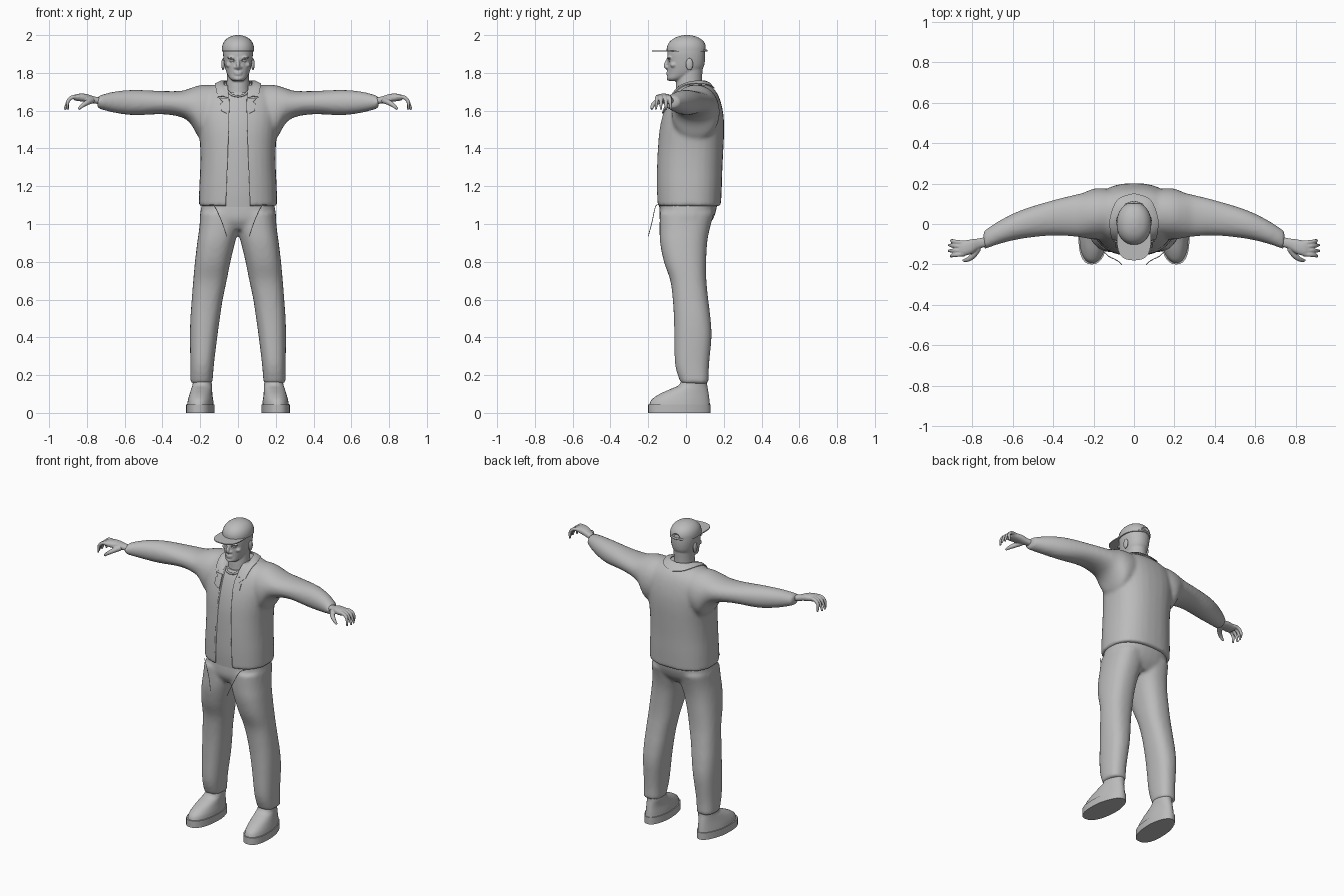
import bpy, bmesh, math
from mathutils import Vector
from mathutils.bvhtree import BVHTree

old = bpy.data.objects.get("Cube")
if old:
    bpy.data.objects.remove(old)

grey = bpy.data.materials.new("plain grey")
grey.use_nodes = True
grey.diffuse_color = (0.5, 0.5, 0.5, 1)
grey.node_tree.nodes["Principled BSDF"].inputs["Base Color"].default_value = grey.diffuse_color


def add(name, bm, mirror=False, shell=0):
    bmesh.ops.recalc_face_normals(bm, faces=bm.faces)
    for e in bm.edges:
        e.smooth = len(e.link_faces) == 2 and e.calc_face_angle(0) < math.radians(50)
    for f in bm.faces:
        f.smooth = True
    mesh = bpy.data.meshes.new(name)
    bm.to_mesh(mesh)
    bm.free()
    mesh.materials.append(grey)
    ob = bpy.data.objects.new(name, mesh)
    bpy.context.collection.objects.link(ob)
    if shell:
        mod = ob.modifiers.new("thickness", "SOLIDIFY")
        mod.thickness, mod.offset = shell, 0
    if mirror:
        ob.modifiers.new("mirror", "MIRROR")
    return ob


def spline(rows, steps=4):
    """Smooth interpolation through rows of numbers."""
    rows = [Vector(r) for r in rows]
    out = []
    for i in range(len(rows) - 1):
        a, b, c, d = (rows[max(0, min(len(rows) - 1, i + k))] for k in (-1, 0, 1, 2))
        for s in range(steps):
            t = s / steps
            out.append(b + (c - a) * t / 2 + (a * 2 - b * 5 + c * 4 - d) * t * t / 2
                       + (b * 3 - a - c * 3 + d) * t ** 3 / 2)
    return out + [rows[-1]]


def loft(name, rows, axis="z", n=32, power=2.4, steps=4, mirror=False):
    """Closed body through rows of (position, low, high, low, high)."""
    bm = bmesh.new()
    rings = []
    for p, a0, a1, b0, b1 in spline(rows, steps):
        ring = []
        for k in range(n):
            c, s = math.cos(math.tau * k / n), math.sin(math.tau * k / n)
            a = (a0 + a1) / 2 + (a1 - a0) / 2 * math.copysign(abs(c) ** (2 / power), c)
            b = (b0 + b1) / 2 + (b1 - b0) / 2 * math.copysign(abs(s) ** (2 / power), s)
            ring.append(bm.verts.new((a, b, p) if axis == "z" else (p, a, b)))
        rings.append(ring)
    for lo, hi in zip(rings, rings[1:]):
        for k in range(n):
            bm.faces.new((lo[k], lo[k - 1], hi[k - 1], hi[k]))
    bm.faces.new(rings[0])
    bm.faces.new(rings[-1])
    return add(name, bm, mirror)


def even(rows):
    return [(z, -w, w, y0, y1) for z, w, y0, y1 in rows]


def tube(name, points, radii, mirror=False, n=10):
    """Round tapered tube along a path."""
    bm = bmesh.new()
    path = spline([(*p, r) for p, r in zip(points, radii)])
    rings = []
    for i, p in enumerate(path):
        d = (path[min(i + 1, len(path) - 1)] - path[max(i - 1, 0)]).to_3d().normalized()
        u = d.orthogonal() if abs(d.z) > 0.9 else d.cross(Vector((0, 0, 1)))
        u.normalize()
        v = d.cross(u)
        rings.append([bm.verts.new(p.to_3d() + p.w * (u * math.cos(math.tau * k / n)
                     + v * math.sin(math.tau * k / n))) for k in range(n)])
    for lo, hi in zip(rings, rings[1:]):
        for k in range(n):
            bm.faces.new((lo[k], lo[k - 1], hi[k - 1], hi[k]))
    bm.faces.new(rings[0])
    bm.faces.new(rings[-1])
    return add(name, bm, mirror)


def ball(center, size):
    bm = bmesh.new()
    bmesh.ops.create_uvsphere(bm, u_segments=20, v_segments=14, radius=1)
    for v in bm.verts:
        v.co = Vector(center) + v.co * Vector(size)
    return add("ball", bm)


def bake(ob):
    """Turn the modified shape into plain mesh data."""
    graph = bpy.context.evaluated_depsgraph_get()
    mesh = bpy.data.meshes.new_from_object(ob.evaluated_get(graph))
    ob.modifiers.clear()
    ob.data = mesh


def fuse(name, parts, voxel, rounds, mirror=False):
    """Blend overlapping parts into one skin."""
    bpy.context.view_layer.update()
    bm = bmesh.new()
    for part in parts:
        bake(part)
        bm.from_mesh(part.data)
        bpy.data.objects.remove(part)
    ob = add(name, bm)
    mod = ob.modifiers.new("skin", "REMESH")
    mod.mode, mod.voxel_size, mod.use_smooth_shade = "VOXEL", voxel, True
    mod = ob.modifiers.new("soften", "SMOOTH")
    mod.factor, mod.iterations = 0.5, rounds
    if mirror:
        ob.modifiers.new("mirror", "MIRROR")
    bpy.context.view_layer.update()
    bake(ob)
    return ob


def cut(ob, cutter):
    mod = ob.modifiers.new("cut", "BOOLEAN")
    mod.operation, mod.object, mod.solver = "DIFFERENCE", cutter, "EXACT"
    bpy.context.view_layer.update()
    bake(ob)
    bpy.data.objects.remove(cutter)


# Jacket: body and sleeves blended, then opened down the front
body = loft("body", even([
    (1.095, .208, -.155, .185), (1.2, .205, -.158, .19), (1.3, .2, -.157, .193),
    (1.4, .2, -.152, .198), (1.5, .208, -.142, .202), (1.58, .215, -.124, .198),
    (1.65, .21, -.097, .183), (1.7, .18, -.068, .16), (1.737, .12, -.04, .125)]))
sleeve = loft("sleeve", [
    (.05, -.05, .15, 1.5, 1.737), (.14, -.07, .175, 1.46, 1.737), (.2, -.077, .175, 1.45, 1.735),
    (.25, -.068, .155, 1.53, 1.72), (.3, -.062, .143, 1.565, 1.705), (.4, -.057, .118, 1.581, 1.704),
    (.55, -.072, .072, 1.576, 1.71), (.66, -.097, .02, 1.59, 1.7), (.745, -.127, -.035, 1.613, 1.677)],
    axis="x", power=2.1, mirror=True)
jacket = fuse("jacket", [body, sleeve], .011, 6)
skin = BVHTree.FromPolygons([v.co for v in jacket.data.vertices],
                            [p.vertices for p in jacket.data.polygons])
cut(jacket, loft("opening", [
    (1.0, -.068, .068, -.4, 0), (1.54, -.047, .047, -.4, 0), (1.66, -.046, .046, -.4, 0),
    (1.8, -.062, .062, -.4, 0)], power=40, n=4 * 10, steps=1))

# Shirt and its neckline
loft("shirt", even([
    (1.09, .18, -.142, .16), (1.2, .18, -.147, .165), (1.4, .175, -.141, .17), (1.5, .17, -.13, .17),
    (1.58, .16, -.112, .16), (1.65, .13, -.087, .14), (1.695, .085, -.062, .11)]))
tube("shirt_neckline", [(0, -.078, 1.676), (.035, -.07, 1.685), (.062, -.03, 1.715), (.066, .02, 1.74)],
     [.006] * 4, mirror=True)

# Folded collar resting on the shoulders
inner = spline([(0, .1, 1.757), (.055, .08, 1.757), (.076, .02, 1.748), (.066, -.045, 1.715), (.05, -.085, 1.665)])
outer = spline([(0, .15), (.08, .12), (.118, .03), (.117, -.035), (.108, -.075)])
bm = bmesh.new()
strips = []
for a, b in zip(inner, outer):
    hit = skin.ray_cast(Vector((b.x, b.y, 3)), Vector((0, 0, -1)))[0]
    end = Vector((b.x, b.y, hit.z + .006 if hit else 1.7))
    mid = (a + end) / 2 + Vector((0, 0, .008))
    strips.append([bm.verts.new(p) for p in (a, mid, end)])
for s, t in zip(strips, strips[1:]):
    for k in (0, 1):
        bm.faces.new((s[k], s[k + 1], t[k + 1], t[k]))
add("collar", bm, mirror=True, shell=.006)

# Notched lapels laid on the chest
bm = bmesh.new()
strips = []
for x0, x1, z in [(.047, .1, 1.665), (.046, .078, 1.645), (.046, .092, 1.638), (.046, .09, 1.6), (.047, .06, 1.585)]:
    strip = []
    for k in range(5):
        x = x0 + (x1 - x0) * k / 4
        hit = skin.ray_cast(Vector((x, -1, z)), Vector((0, 1, 0)))[0]
        strip.append(bm.verts.new((x, hit.y - .005, z)))
    strips.append(strip)
for s, t in zip(strips, strips[1:]):
    for k in range(4):
        bm.faces.new((s[k], s[k + 1], t[k + 1], t[k]))
add("lapel", bm, mirror=True, shell=.006)

# Hanging cords at the jacket hem
tube("hem_cord", [(.15, -.135, 1.1), (.125, -.16, 1.095), (.085, -.18, 1.01), (.06, -.2, .935)], [.002] * 4, True, 6)

# Trousers
hips = loft("hips", even([(1.13, .19, -.136, .165), (1.08, .196, -.141, .162),
                          (1.02, .198, -.139, .14), (.97, .12, -.11, .1)]))
leg = loft("leg", [
    (1.06, -.01, .198, -.139, .15), (.98, -.005, .205, -.14, .127), (.9, .016, .216, -.137, .112),
    (.8, .04, .228, -.117, .107), (.7, .06, .237, -.083, .108), (.6, .081, .245, -.07, .118),
    (.5, .096, .252, -.064, .13), (.4, .11, .254, -.062, .135), (.25, .128, .252, -.057, .122),
    (.155, .135, .252, -.027, .12)], mirror=True)
fuse("trousers", [hips, leg], .011, 5)


# Shoes: sole and upper, turned slightly outward
def splay(ob):
    for v in ob.data.vertices:
        v.co.x = .2 + (v.co.x - .2) * (1 - 1.6 * max(0, v.co.y)) - .06 * (v.co.y + .05)


splay(loft("sole", [(0, .126, .274, -.2, .13), (.045, .126, .274, -.2, .13)], steps=1, mirror=True))
splay(loft("shoe_upper", [
    (.04, .13, .27, -.195, .127), (.07, .133, .265, -.182, .124), (.1, .138, .258, -.14, .12),
    (.125, .14, .252, -.085, .116), (.15, .14, .247, -.035, .112), (.2, .145, .245, -.02, .11)],
    power=2.2, mirror=True))

# Hands
palm = loft("palm", [
    (.7, -.105, -.055, 1.63, 1.665), (.76, -.12, -.07, 1.638, 1.675), (.8, -.145, -.075, 1.645, 1.688),
    (.84, -.158, -.082, 1.65, 1.69), (.868, -.158, -.088, 1.655, 1.683)], axis="x", n=20)
digits = [tube("finger", [(.84, y, 1.672), (.875, y + dy, 1.672), (.9, y + dy * 2, 1.65),
                          (reach, y + dy * 3, 1.605)], [.012, .011, .0095, .006])
          for y, dy, reach in [(-.148, -.004, .905), (-.13, -.001, .918), (-.111, .002, .916), (-.094, .005, .9)]]
thumb = tube("thumb", [(.77, -.12, 1.655), (.795, -.155, 1.645), (.82, -.175, 1.63), (.845, -.181, 1.608)],
             [.016, .015, .012, .007])
fuse("hand", [palm, thumb] + digits, .004, 2, mirror=True)

# Head and neck blended with the facial features
skull = loft("skull", even([
    (1.757, .026, -.088, -.04), (1.77, .043, -.099, 0), (1.795, .058, -.097, .06), (1.825, .068, -.097, .09),
    (1.86, .075, -.097, .1), (1.91, .079, -.098, .101), (1.95, .07, -.085, .092), (1.985, .035, -.04, .05)]),
    power=2.2)
neck = loft("neck", even([(1.64, .075, -.06, .1), (1.7, .066, -.055, .092), (1.75, .06, -.052, .085),
                          (1.82, .06, -.04, .088)]), power=2)
features = [ball((0, -.096, 1.792), (.02, .009, .005)), ball((0, -.095, 1.803), (.024, .01, .005)),
            ball((0, -.09, 1.77), (.022, .013, .012)),
            tube("nose", [(0, -.092, 1.88), (0, -.102, 1.858), (0, -.108, 1.835), (0, -.095, 1.823)],
                 [.008, .009, .012, .009])]
for side in (-1, 1):
    features += [ball((side * .033, -.088, 1.881), (.026, .013, .007)),
                 ball((side * .013, -.097, 1.829), (.009, .009, .007)),
                 ball((side * .046, -.066, 1.842), (.02, .018, .014))]
head = fuse("head", [skull, neck] + features, .005, 3)
for side in (-1, 1):
    cut(head, ball((side * .032, -.098, 1.864), (.017, .014, .008)))
    ball((side * .032, -.079, 1.864), (.013, .011, .009)).name = "eye"
    ball((side * .079, .018, 1.846), (.009, .019, .032)).name = "ear"

# Cap with rear opening, strap and flat peak
cap = loft("cap", even([(1.913, .086, -.103, .108), (1.94, .084, -.1, .106), (1.965, .074, -.086, .094),
                        (1.985, .054, -.06, .07), (1.997, .025, -.026, .036), (2.0, .004, 0, .012)]), power=2.1)
cut(cap, ball((0, .115, 1.927), (.034, .022, .027)))
tube("cap_strap", [(-.045, .094, 1.918), (0, .108, 1.918), (.045, .094, 1.918)], [.006] * 3)
loft("cap_peak", even([(1.912, .084, -.18, .03), (1.918, .084, -.18, .03)]), power=2.7, steps=1)
